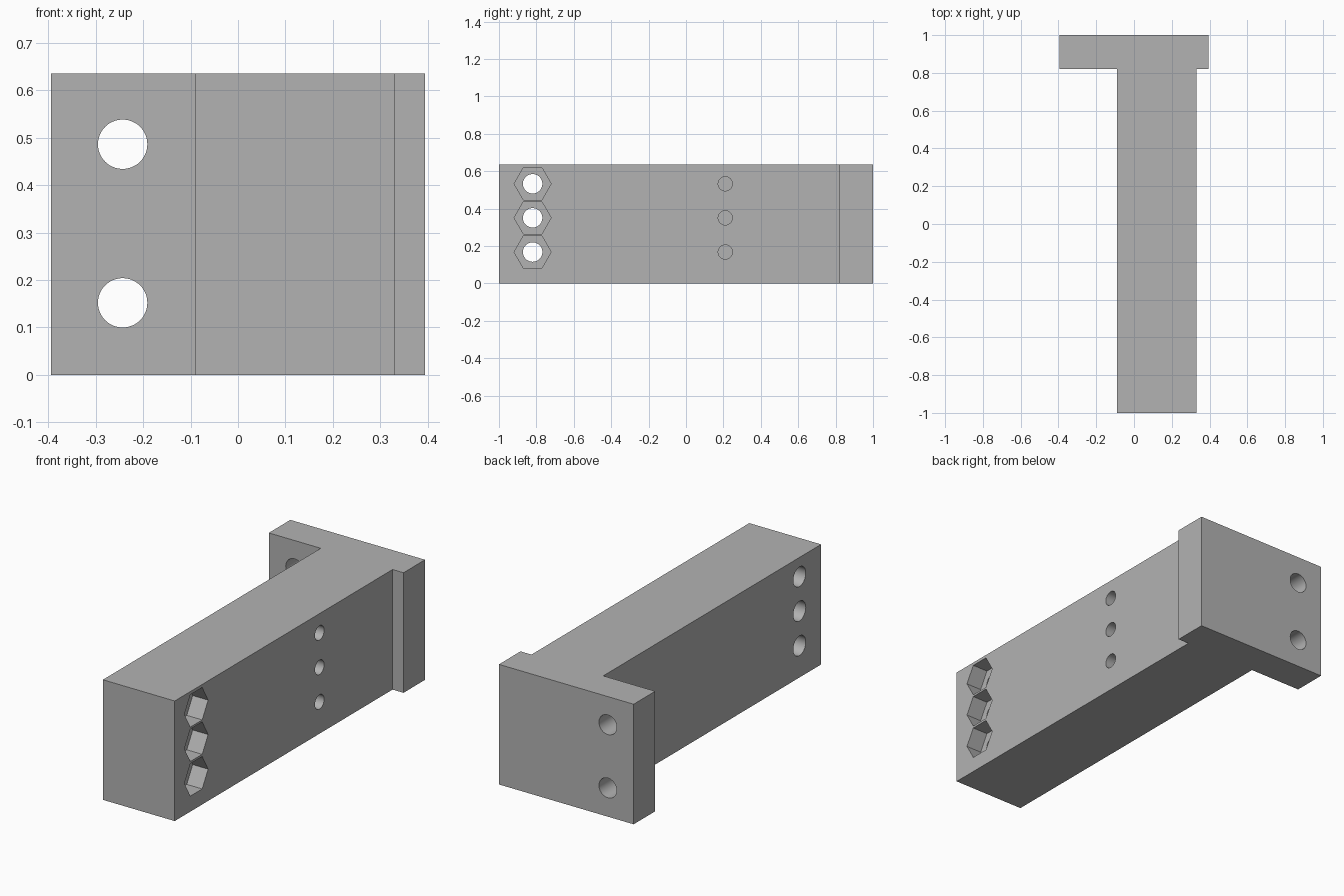
import bpy, bmesh, math
from mathutils import Vector

if "Cube" in bpy.data.objects:
    bpy.data.objects.remove(bpy.data.objects["Cube"], do_unlink=True)

HEIGHT = 0.635
ARM_LEFT, ARM_RIGHT = 0.33, -0.09
ROWS = (0.168, 0.351, 0.533)

grey = bpy.data.materials.new("plain grey")
grey.use_nodes = True
grey.diffuse_color = (0.45, 0.45, 0.45, 1)
grey.node_tree.nodes["Principled BSDF"].inputs["Base Color"].default_value = grey.diffuse_color


def extruded(name, outline, start, vector):
    """Close a polygon outline and extrude it along a vector into a solid."""
    bm = bmesh.new()
    face = bm.faces.new([bm.verts.new(Vector(start) + Vector(p)) for p in outline])
    top = bmesh.ops.extrude_face_region(bm, geom=[face])["geom"]
    bmesh.ops.translate(bm, vec=vector, verts=[g for g in top if isinstance(g, bmesh.types.BMVert)])
    bmesh.ops.recalc_face_normals(bm, faces=bm.faces)
    mesh = bpy.data.meshes.new(name)
    bm.to_mesh(mesh)
    bm.free()
    mesh.materials.append(grey)
    obj = bpy.data.objects.new(name, mesh)
    bpy.context.collection.objects.link(obj)
    return obj


def bore(target, start, vector, radius, sides=48):
    """Cut a round or many-sided hole along x or y."""
    ring = []
    for i in range(sides):
        a = math.tau * i / sides
        u, v = radius * math.cos(a), radius * math.sin(a)
        ring.append((0, u, v) if vector[0] else (u, 0, v))
    cutter = extruded("hole_cutter", ring, start, vector)
    cutter.hide_render = True
    mod = target.modifiers.new("hole", "BOOLEAN")
    mod.operation = "DIFFERENCE"
    mod.solver = "EXACT"
    mod.object = cutter
    bpy.context.view_layer.objects.active = target
    bpy.ops.object.modifier_apply(modifier=mod.name)
    bpy.data.objects.remove(cutter, do_unlink=True)


# Long arm and end flange as one T-shaped block
outline = [(ARM_RIGHT, -1, 0), (ARM_LEFT, -1, 0), (ARM_LEFT, 0.82, 0), (0.394, 0.82, 0),
           (0.394, 1, 0), (-0.394, 1, 0), (-0.394, 0.82, 0), (ARM_RIGHT, 0.82, 0)]
bracket = extruded("t_bracket", outline, (0, 0, 0), (0, 0, HEIGHT))

# Through holes with nut pockets, and blind holes further along the arm
for z in ROWS:
    bore(bracket, (ARM_LEFT + 0.1, -0.82, z), (-0.7, 0, 0), 0.052)
    bore(bracket, (ARM_LEFT + 0.1, -0.82, z), (-0.19, 0, 0), 0.099, 6)
    bore(bracket, (ARM_LEFT + 0.1, 0.21, z), (-0.35, 0, 0), 0.038)

# Mounting holes through the flange
for z in (0.152, 0.486):
    bore(bracket, (-0.243, 0.7, z), (0, 0.4, 0), 0.052)

# Smooth hole walls, crisp edges
bpy.ops.object.select_all(action="DESELECT")
bracket.select_set(True)
bpy.context.view_layer.objects.active = bracket
bpy.ops.object.shade_smooth_by_angle(angle=math.radians(30))
